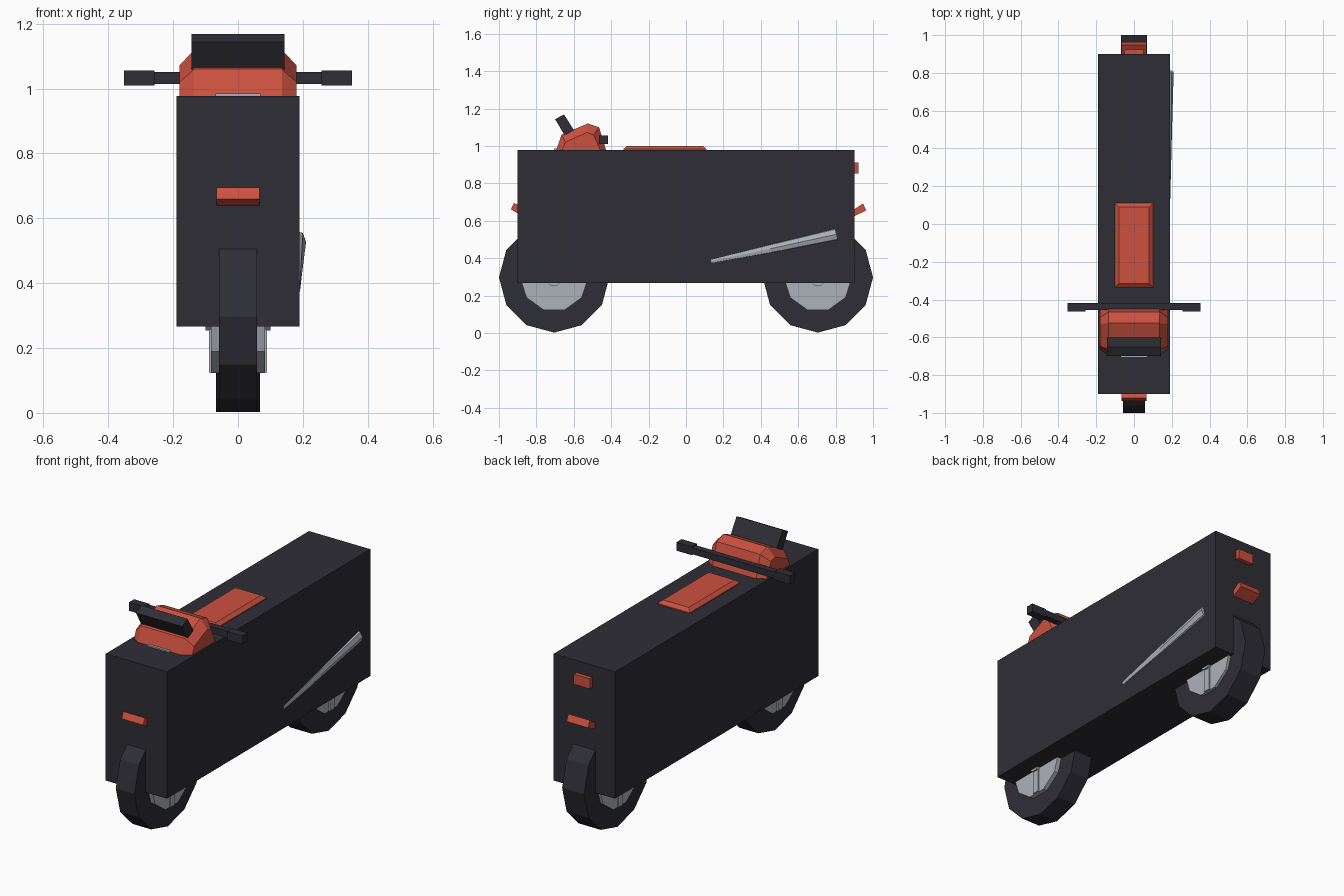
import bpy, bmesh, math
from mathutils import Vector

cube = bpy.data.objects.get("Cube")
if cube:
    bpy.data.objects.remove(cube, do_unlink=True)


def material(name, rgb):
    m = bpy.data.materials.new(name)
    m.use_nodes = True
    color = (*rgb, 1)
    m.diffuse_color = color
    bsdf = next(n for n in m.node_tree.nodes if n.type == 'BSDF_PRINCIPLED')
    bsdf.inputs["Base Color"].default_value = color
    return m


DARK = material("charcoal", (0.027, 0.027, 0.036))
RED = material("coral red", (0.60, 0.082, 0.050))
GREY = material("pale metal", (0.42, 0.45, 0.49))


def finish(name, bm, mat):
    bmesh.ops.recalc_face_normals(bm, faces=bm.faces[:])
    mesh = bpy.data.meshes.new(name)
    bm.to_mesh(mesh)
    bm.free()
    mesh.materials.append(mat)
    ob = bpy.data.objects.new(name, mesh)
    bpy.context.collection.objects.link(ob)
    return ob


def loft(name, rings, mat):
    """Skin a list of equal-length point rings and cap both ends."""
    bm = bmesh.new()
    loops = [[bm.verts.new(p) for p in ring] for ring in rings]
    for a, b in zip(loops, loops[1:]):
        n = len(a)
        for i in range(n):
            bm.faces.new((a[i], a[(i + 1) % n], b[(i + 1) % n], b[i]))
    bm.faces.new(loops[0])
    bm.faces.new(loops[-1])
    return finish(name, bm, mat)


def extrude_x(name, profile, half, mat):
    return loft(name, [[(x, y, z) for y, z in profile] for x in (-half, half)], mat)


def box(name, x, y, z, mat):
    profile = [(y[0], z[0]), (y[1], z[0]), (y[1], z[1]), (y[0], z[1])]
    return loft(name, [[(px, *p) for p in profile] for px in x], mat)


def disc(name, cy, cz, radius, half, sides, mat, turn=0.0):
    angles = [2 * math.pi * (i + turn) / sides for i in range(sides)]
    profile = [(cy + radius * math.sin(a), cz - radius * math.cos(a)) for a in angles]
    return extrude_x(name, profile, half, mat)


# Main body shell
box("body_shell", (-0.19, 0.19), (-0.90, 0.90), (0.267, 0.978), DARK)

# Wheels: tyre, rim, spoke bars and axle
for side, cy, half in (("front", -0.705, 0.058), ("rear", 0.705, 0.068)):
    cz = 0.297
    disc(side + "_tyre", cy, cz, 0.295, half, 12, DARK)
    disc(side + "_rim", cy, cz, 0.183, 0.083, 10, GREY, 0.5)
    disc(side + "_axle", cy, cz, 0.046, 0.10, 8, GREY, 0.5)
    box(side + "_spoke", (-0.09, 0.09), (cy - 0.02, cy + 0.02), (0.125, cz), GREY)

# Seat with a chamfered top
loft("seat", [[(x * w, y, z) for x, y in ((-1, a), (1, a), (1, b), (-1, b))]
              for w, a, b, z in ((0.10, -0.335, 0.11, 0.97),
                                 (0.10, -0.335, 0.11, 0.983),
                                 (0.08, -0.315, 0.09, 1.0))], RED)

# Headlamp cowl: wide middle profile, smaller ends
outer = [(-0.70, 0.96), (-0.665, 1.06), (-0.525, 1.12), (-0.465, 1.10), (-0.422, 0.96)]
inner = [(-0.67, 0.96), (-0.645, 1.02), (-0.53, 1.072), (-0.495, 1.06), (-0.45, 0.96)]
loft("headlamp_cowl", [[(x, y, z) for y, z in p] for x, p in
                       ((-0.18, inner), (-0.135, outer), (0.135, outer), (0.18, inner))], RED)
box("headlamp_lens", (-0.07, 0.07), (-0.705, -0.68), (0.97, 0.985), GREY)

# Windscreen
extrude_x("windscreen", [(-0.70, 1.143), (-0.652, 1.168), (-0.60, 1.085), (-0.648, 1.055)],
          0.143, DARK)

# Handlebar and grips
box("handlebar", (-0.27, 0.27), (-0.454, -0.418), (1.015, 1.051), DARK)
for side, s in (("left", 1), ("right", -1)):
    box(side + "_grip", sorted((0.257 * s, 0.352 * s)), (-0.464, -0.418), (1.009, 1.056), DARK)

# Front marker and rear lamps
extrude_x("front_marker", [(-0.936, 0.66), (-0.92, 0.695), (-0.88, 0.675), (-0.895, 0.637)],
          0.067, RED)
extrude_x("rear_marker", [(0.89, 0.655), (0.947, 0.692), (0.963, 0.655), (0.89, 0.62)],
          0.067, RED)
box("tail_lamp", (-0.05, 0.05), (0.89, 0.923), (0.853, 0.91), RED)

# Tapered exhaust emerging from the body side
stations = []
for y, z, r, bulge in ((0.135, 0.383, 0.010, 0.192), (0.45, 0.450, 0.024, 0.20),
                       (0.805, 0.528, 0.033, 0.21)):
    stations.append([(0.18, y - 0.2 * r, z + r), (0.5 * (0.19 + bulge), y - 0.2 * r, z + 0.8 * r),
                     (bulge, y, z), (0.5 * (0.19 + bulge), y + 0.2 * r, z - 0.8 * r),
                     (0.18, y + 0.2 * r, z - r)])
loft("exhaust", stations, GREY)
